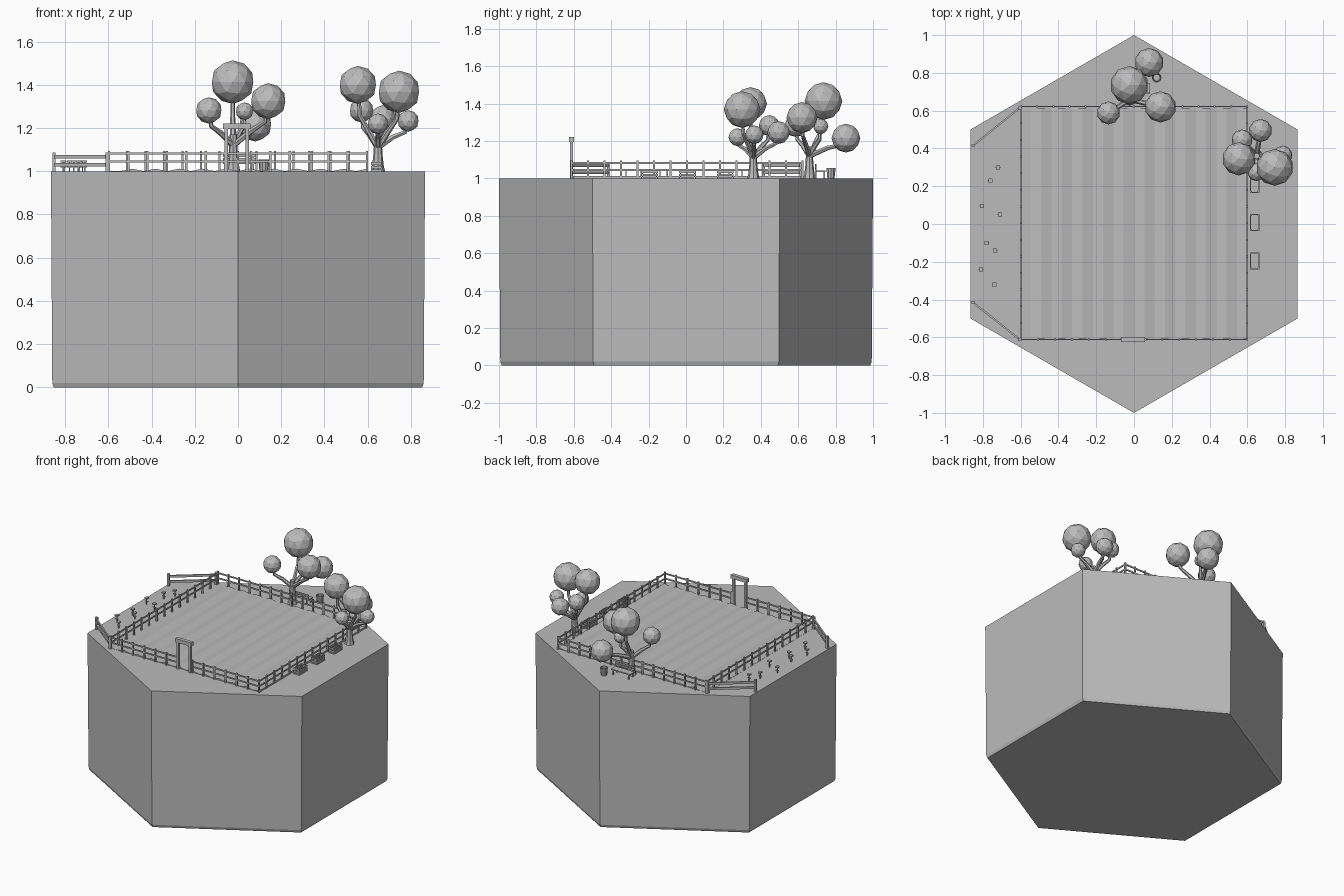
import bpy, bmesh, math
from mathutils import Vector, Matrix

if "Cube" in bpy.data.objects:
    bpy.data.objects.remove(bpy.data.objects["Cube"])

grey = bpy.data.materials.new("stone grey")
grey.diffuse_color = (0.5, 0.5, 0.5, 1)
grey.use_nodes = True
grey.node_tree.nodes["Principled BSDF"].inputs["Base Color"].default_value = grey.diffuse_color


def finish(bm, name):
    bmesh.ops.recalc_face_normals(bm, faces=bm.faces[:])
    me = bpy.data.meshes.new(name)
    bm.to_mesh(me)
    bm.free()
    me.materials.append(grey)
    ob = bpy.data.objects.new(name, me)
    bpy.context.collection.objects.link(ob)
    return ob


def box(bm, x0, x1, y0, y1, z0, z1):
    m = Matrix.Translation(((x0 + x1) / 2, (y0 + y1) / 2, (z0 + z1) / 2)) @ \
        Matrix.Diagonal((x1 - x0, y1 - y0, z1 - z0, 1))
    bmesh.ops.create_cube(bm, size=1, matrix=m)


def bar(bm, a, b, w, h):
    # horizontal beam from a to b, w wide and h high
    a, b = Vector(a), Vector(b)
    d = b - a
    m = Matrix.Translation((a + b) / 2) @ d.to_track_quat('X', 'Z').to_matrix().to_4x4() @ \
        Matrix.Diagonal((d.length, w, h, 1))
    bmesh.ops.create_cube(bm, size=1, matrix=m)


def rings(bm, loops):
    # skin a list of vertex rings and cap both ends
    vs = [[bm.verts.new(p) for p in ring] for ring in loops]
    n = len(vs[0])
    for a, b in zip(vs, vs[1:]):
        for i in range(n):
            bm.faces.new((a[i], a[(i + 1) % n], b[(i + 1) % n], b[i]))
    bm.faces.new(vs[0])
    bm.faces.new(vs[-1])


def circle(r, z, n, x=0, y=0, turn=0):
    return [(x + r * math.cos(turn + math.tau * i / n),
             y + r * math.sin(turn + math.tau * i / n), z) for i in range(n)]


def tube(bm, pts, radii, n=7):
    loops = []
    for i, p in enumerate(pts):
        d = pts[min(i + 1, len(pts) - 1)] - pts[max(i - 1, 0)]
        q = d.to_track_quat('Z', 'Y')
        loops.append([p + q @ Vector(c) for c in circle(radii[i], 0, n)])
    rings(bm, loops)


# hexagonal ground block with chamfered foot
bm = bmesh.new()
rings(bm, [circle(r, z, 6, turn=math.pi / 2) for r, z in ((0.985, 0), (0.993, 0.02), (1.0, 1.0))])
finish(bm, "ground_block")

# ploughed field with ridges
bm = bmesh.new()
W, P = 0.6, 1.2 / 11
prof = [(-W, 0.998), (-W, 1.001)]
for k in range(11):
    prof += [(-W + P * (k + 0.5), 1.001), (-W + P * (k + 1), 1.012)]
prof.append((W, 0.998))
rings(bm, [[(x, y, z) for x, z in prof] for y in (-0.605, 0.615)])
finish(bm, "field_furrows")


# fences
def fence(bm, a, b, n, top, rails, t=0.01):
    a, b = Vector((*a, 0)), Vector((*b, 0))
    for i in range(n + 1):
        p = a.lerp(b, i / n)
        box(bm, p.x - t / 2, p.x + t / 2, p.y - t / 2, p.y + t / 2, 0.995, top)
    for z in rails:
        bar(bm, a + Vector((0, 0, z)), b + Vector((0, 0, z)), t * 0.6, t)


bm = bmesh.new()
Y0, Y1 = -0.612, 0.622
for s in (-1, 1):
    fence(bm, (s * 0.598, Y0), (s * 0.598, Y1), 14, 1.095, (1.045, 1.082))
    fence(bm, (s * 0.598, Y0), (s * 0.06, Y0), 6, 1.095, (1.045, 1.082))
fence(bm, (-0.598, Y1), (0.598, Y1), 14, 1.095, (1.045, 1.082))
finish(bm, "field_fence")

bm = bmesh.new()
for a, b in (((-0.605, 0.615), (-0.852, 0.415)), ((-0.605, -0.612), (-0.852, -0.415))):
    fence(bm, a, b, 1, 1.088, (1.03, 1.068), 0.016)
finish(bm, "wing_fence")

# gate arch
bm = bmesh.new()
for x in (-0.055, 0.043):
    box(bm, x - 0.008, x + 0.008, -0.62, -0.604, 0.995, 1.2)
box(bm, -0.07, 0.058, -0.626, -0.599, 1.195, 1.222)
finish(bm, "gate_arch")

# seedlings
bm = bmesh.new()
for x, y in ((-0.72, 0.3), (-0.76, 0.23), (-0.805, 0.095), (-0.71, 0.05),
             (-0.78, -0.1), (-0.735, -0.14), (-0.81, -0.24), (-0.74, -0.32)):
    box(bm, x - 0.003, x + 0.003, y - 0.003, y + 0.003, 0.998, 1.045)
    box(bm, x - 0.011, x + 0.011, y - 0.011, y + 0.011, 1.04, 1.05)
    box(bm, x - 0.012, x + 0.012, y - 0.003, y + 0.003, 1.018, 1.022)
finish(bm, "seedlings")

# slatted crates
bm = bmesh.new()
for y in (0.21, 0.008, -0.195):
    x0, x1, y0, y1 = 0.615, 0.665, y - 0.045, y + 0.045
    box(bm, x0, x1, y0, y1, 0.998, 1.008)
    for z in (1.012, 1.03):
        for x in (x0, x1 - 0.005):
            box(bm, x, x + 0.005, y0, y1, z, z + 0.012)
        for yy in (y0, y1 - 0.005):
            box(bm, x0, x1, yy, yy + 0.005, z, z + 0.012)
    for x in (x0 + 0.005, x1 - 0.01):
        for yy in (y0 + 0.005, y1 - 0.01):
            box(bm, x, x + 0.005, yy, yy + 0.005, 1.0, 1.042)
finish(bm, "crates")

# bench beside the back tree
bm = bmesh.new()
box(bm, -0.07, 0.085, 0.695, 0.745, 1.034, 1.042)
for z in (1.05, 1.066):
    box(bm, -0.07, 0.085, 0.69, 0.696, z, z + 0.011)
for x in (-0.06, 0.067):
    box(bm, x, x + 0.008, 0.689, 0.697, 0.998, 1.078)
    box(bm, x, x + 0.008, 0.735, 0.743, 0.998, 1.036)
finish(bm, "bench")

# bucket with hollow top
bm = bmesh.new()
rings(bm, [circle(r, z, 10, 0.12, 0.775) for r, z in
           ((0.02, 0.999), (0.026, 1.055), (0.022, 1.055), (0.018, 1.01))])
finish(bm, "bucket")


# trees: trunk, elbowed branches, faceted leaf balls
def tree(name, x, y, fork, balls):
    wood, leaf = bmesh.new(), bmesh.new()
    base = Vector((x, y, fork))
    tube(wood, [Vector((x, y, z)) for z in (0.995, 1.025, 1.08, fork + 0.02)],
         [0.034, 0.027, 0.021, 0.017], 8)
    for bx, by, bz, r in balls:
        c = Vector((bx, by, bz))
        side = Vector((bx - x, by - y, 0))
        mid = base + side * 0.5 + Vector((0, 0, (bz - fork) * 0.2))
        elbow = base + side * 0.9 + Vector((0, 0, (bz - fork) * 0.45))
        tube(wood, [base - Vector((0, 0, 0.03)), mid, elbow, c], [0.015, 0.013, 0.011, 0.008], 6)
        bmesh.ops.create_icosphere(leaf, subdivisions=2, radius=r, matrix=Matrix.Translation(c))
    finish(wood, name + "_trunk")
    finish(leaf, name + "_leaves")


tree("back_tree", -0.022, 0.66, 1.15,
     [(-0.025, 0.735, 1.413, 0.101), (0.14, 0.62, 1.325, 0.083), (-0.135, 0.588, 1.282, 0.061),
      (0.08, 0.855, 1.215, 0.077), (0.03, 0.72, 1.278, 0.041)])
tree("side_tree", 0.648, 0.36, 1.14,
     [(0.745, 0.3, 1.368, 0.098), (0.555, 0.345, 1.4, 0.088), (0.67, 0.495, 1.245, 0.061),
      (0.788, 0.365, 1.233, 0.05), (0.572, 0.445, 1.282, 0.056), (0.648, 0.275, 1.22, 0.048)])
